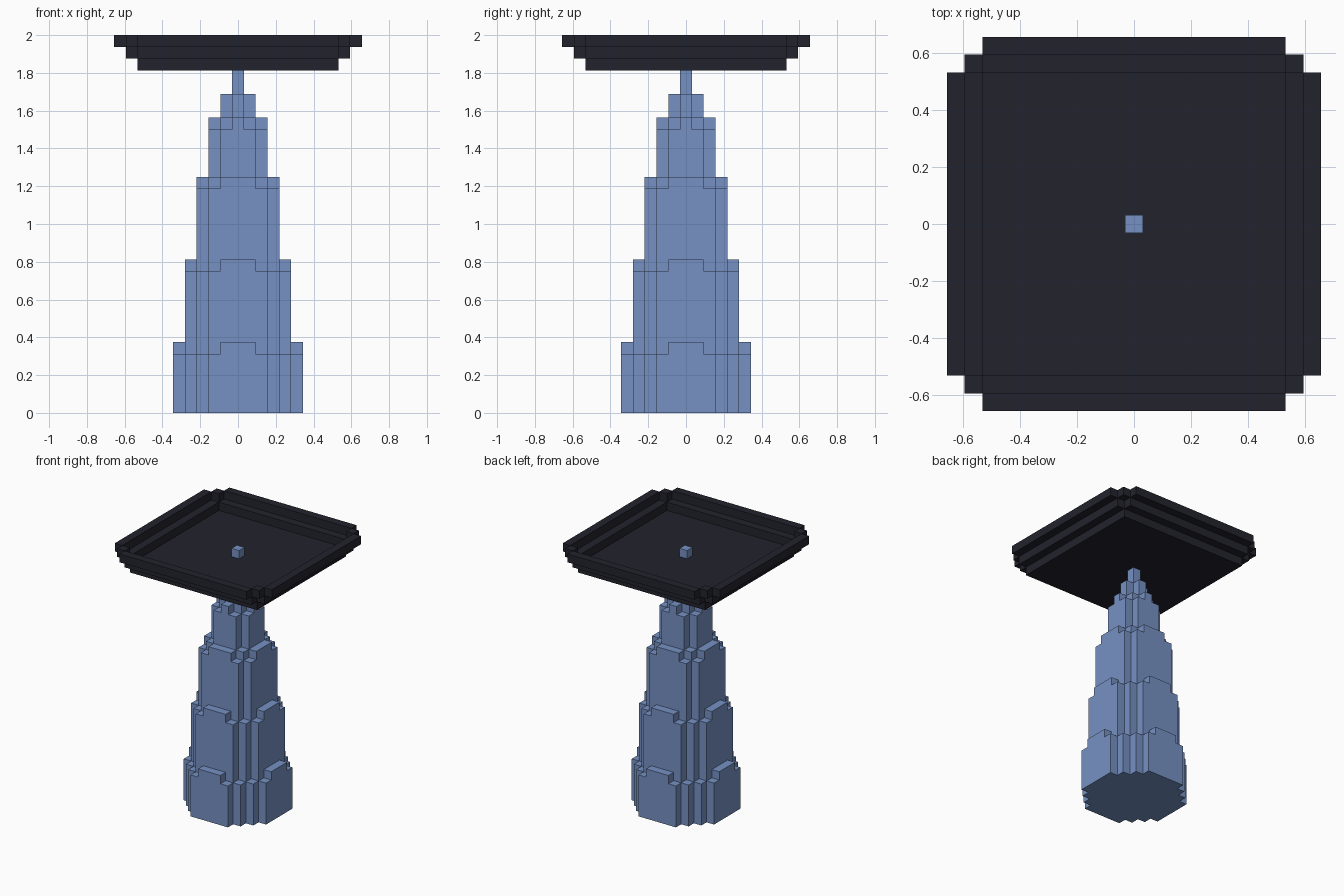
import bpy
import bmesh

U = 1 / 16  # edge length of one block

if "Cube" in bpy.data.objects:
    bpy.data.objects.remove(bpy.data.objects["Cube"])


def make_material(name, rgb):
    mat = bpy.data.materials.new(name)
    mat.use_nodes = True
    color = (*rgb, 1)
    mat.diffuse_color = color
    mat.node_tree.nodes["Principled BSDF"].inputs["Base Color"].default_value = color
    return mat


def finish(name, bm, mat):
    bmesh.ops.recalc_face_normals(bm, faces=bm.faces)
    bmesh.ops.scale(bm, vec=(U, U, U), verts=bm.verts)
    mesh = bpy.data.meshes.new(name)
    bm.to_mesh(mesh)
    bm.free()
    mesh.materials.append(mat)
    obj = bpy.data.objects.new(name, mesh)
    bpy.context.collection.objects.link(obj)
    return obj


def stepped_outline(reach, diagonal):
    """Blocks within reach on each axis, corners cut to a staircase."""
    quarter = []
    for x in range(reach, diagonal - reach - 1, -1):
        y = diagonal - x
        quarter.append((x + 0.5, y + 0.5))
        if x > diagonal - reach:
            quarter.append((x - 0.5, y + 0.5))
    points = []
    for _ in range(4):
        points += quarter
        quarter = [(-y, x) for x, y in quarter]
    return points


def add_prism(bm, outline, bottom, top):
    face = bm.faces.new([bm.verts.new((x, y, bottom)) for x, y in outline])
    result = bmesh.ops.extrude_face_region(bm, geom=[face], use_keep_orig=True)
    verts = [v for v in result["geom"] if isinstance(v, bmesh.types.BMVert)]
    bmesh.ops.translate(bm, vec=(0, 0, top - bottom), verts=verts)


def rect(x0, x1, y0, y1):
    return [(x0, y0), (x1, y0), (x1, y1), (x0, y1)]


blue = make_material("soft_blue", (0.18, 0.285, 0.55))
dark = make_material("dark_slate", (0.0165, 0.0165, 0.027))

# Tower tiers: name, reach, diagonal limit, bottom, shoulder, top
tiers = [
    ("base_tier", 5, 7, 0, 5, 6),
    ("lower_tier", 4, 6, 6, 12, 13),
    ("middle_tier", 3, 5, 13, 19, 20),
    ("upper_tier", 2, 3, 20, 24, 25),
]
for name, reach, diagonal, bottom, shoulder, top in tiers:
    bm = bmesh.new()
    add_prism(bm, stepped_outline(reach, diagonal), bottom, shoulder)
    add_prism(bm, stepped_outline(reach, diagonal - 1), shoulder, top)
    finish(name, bm, blue)

# Neck and the spire that pierces the tray
for name, reach, bottom, top in (("neck", 1, 25, 27), ("spire", 0, 27, 31)):
    bm = bmesh.new()
    add_prism(bm, stepped_outline(reach, reach), bottom, top)
    finish(name, bm, blue)

# Tray floor
bm = bmesh.new()
add_prism(bm, rect(-8.5, 8.5, -8.5, 8.5), 29, 30)
finish("tray_floor", bm, dark)

# Tray rims: four strips each, stepping outward and upward
for name, inner, bottom in (("tray_lower_rim", 8.5, 30), ("tray_upper_rim", 9.5, 31)):
    bm = bmesh.new()
    for side in (-1, 1):
        a, b = sorted((side * inner, side * (inner + 1)))
        add_prism(bm, rect(-8.5, 8.5, a, b), bottom, bottom + 1)
        add_prism(bm, rect(a, b, -8.5, 8.5), bottom, bottom + 1)
    finish(name, bm, dark)

# Single blocks at the tray corners
bm = bmesh.new()
for sx in (-9, 9):
    for sy in (-9, 9):
        add_prism(bm, rect(sx - 0.5, sx + 0.5, sy - 0.5, sy + 0.5), 31, 32)
finish("tray_corner_blocks", bm, dark)
